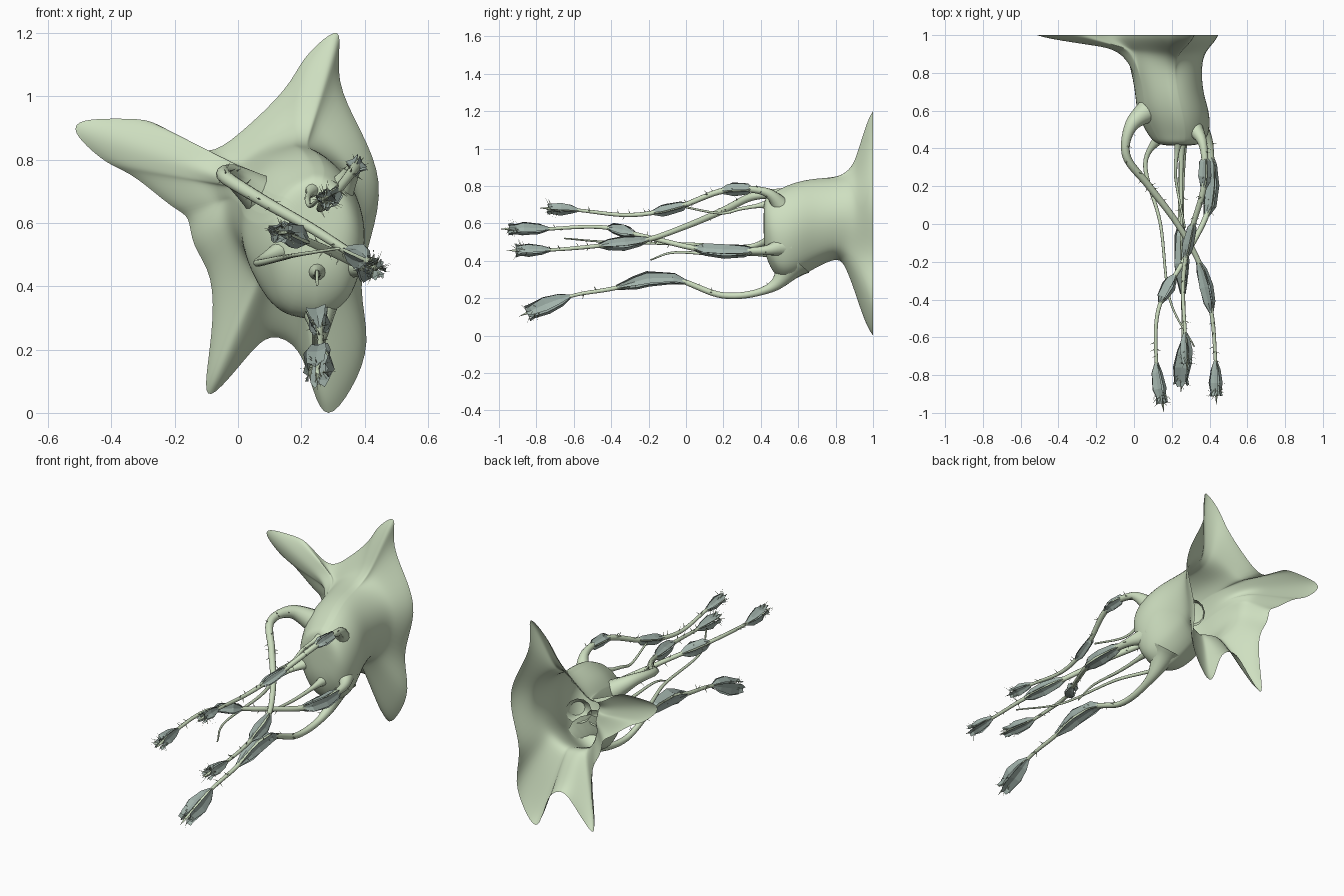
import bpy, bmesh, math, random
from mathutils import Vector

if "Cube" in bpy.data.objects:
    bpy.data.objects.remove(bpy.data.objects["Cube"])

random.seed(4)


def material(name, rgb):
    m = bpy.data.materials.new(name)
    m.diffuse_color = (*rgb, 1)
    m.use_nodes = True
    m.node_tree.nodes["Principled BSDF"].inputs["Base Color"].default_value = m.diffuse_color
    return m


GREEN = material("pale green", (0.62, 0.74, 0.53))
LEAF = material("grey green", (0.36, 0.45, 0.41))


def finish(bm, name, mat, smooth=True, recalc=True):
    if recalc:
        bmesh.ops.recalc_face_normals(bm, faces=bm.faces)
    me = bpy.data.meshes.new(name)
    bm.to_mesh(me)
    bm.free()
    me.materials.append(mat)
    ob = bpy.data.objects.new(name, me)
    bpy.context.collection.objects.link(ob)
    for p in me.polygons:
        p.use_smooth = smooth
    return ob


def bridge(bm, a, b, closed=True):
    n = len(a)
    for i in range(n if closed else n - 1):
        j = (i + 1) % n
        bm.faces.new((a[i], a[j], b[j], b[i]))


# Flared root: star outline on the back plane, drawn in to a rounded body
STAR = [(.33, 1.2), (.30, 1.21), (.2, 1.12), (.165, 1.03), (0, .875), (-.1, .805),
        (-.2, .875), (-.27, .928), (-.36, .93), (-.505, .93), (-.525, .89), (-.46, .825),
        (-.40, .78), (-.33, .755), (-.2, .64), (-.15, .625), (-.15, .53), (-.075, .44),
        (-.08, .25), (-.11, .07), (-.085, .04), (.03, .18), (.1, .26), (.2, .21),
        (.235, .07), (.28, -.035), (.36, .07), (.425, .22), (.375, .4), (.42, .55),
        (.465, .73), (.385, .9), (.305, 1.05)]
ANGLES = [math.atan2(z - .55, x - .19) for x, z in STAR]


# The side arm is shallow and the lower lobes are deep
def depth(x, z):
    if z > .6:
        return 1 - .3 * min(1, max(0, (.05 - x) / .3))
    return 1 + .3 * min(1, (.6 - z) / .45)


def oval(y, cx, rx, cz, rz):
    return [Vector((cx + rx * math.cos(a), y, cz + rz * math.sin(a))) for a in ANGLES]


bm = bmesh.new()
neck = oval(.82, .175, .195, .635, .212)
rings = []
for y, t in ((1, 0), (.978, .1), (.95, .32), (.92, .6), (.89, .84)):
    rings.append([Vector((x, 1 - (1 - y) * depth(x, z), z)).lerp(
        Vector((n.x, 1 - (1 - y) * depth(x, z), n.z)), t) for (x, z), n in zip(STAR, neck)])
rings += [neck, oval(.7, .19, .185, .605, .237), oval(.6, .21, .2, .565, .26),
          oval(.52, .23, .185, .54, .255), oval(.46, .24, .16, .55, .21),
          oval(.42, .24, .12, .59, .15), oval(.415, .24, .05, .6, .07)]
rings = [[bm.verts.new(p) for p in r] for r in rings]
for a, b in zip(rings, rings[1:]):
    bridge(bm, a, b)
bm.faces.new(rings[-1])
root = finish(bm, "flared_root", GREEN)
sub = root.modifiers.new("smooth", "SUBSURF")
sub.levels = sub.render_levels = 2


# Smooth path sampling
def sample(points, steps=9):
    p = [Vector(q) for q in points]
    p = [2 * p[0] - p[1]] + p + [2 * p[-1] - p[-2]]
    out = []
    for i in range(1, len(p) - 2):
        a, b, c, d = p[i - 1:i + 3]
        for k in range(steps):
            t = k / steps
            out.append(.5 * (2 * b + (c - a) * t + (2 * a - 5 * b + 4 * c - d) * t * t
                             + (3 * b - a - 3 * c + d) * t ** 3))
    return out + [p[-2]]


def frames(path):
    res = []
    for i, p in enumerate(path):
        d = (path[min(i + 1, len(path) - 1)] - path[max(i - 1, 0)]).normalized()
        u = res[-1][2] if res else Vector((.1, .1, 1))
        u = (u - d * u.dot(d)).normalized()
        res.append((p, d, u, d.cross(u)))
    return res


def around(f, a, r):
    return f[0] + (f[2] * math.cos(a) + f[3] * math.sin(a)) * r


def spike(bm, base, direction, length, width):
    d = direction.normalized()
    u = d.orthogonal().normalized()
    v = d.cross(u)
    ring = [bm.verts.new(base + (u * math.cos(k * 2.094) + v * math.sin(k * 2.094)) * width)
            for k in range(3)]
    top = bm.verts.new(base + d * length)
    for k in range(3):
        bm.faces.new((ring[k], ring[(k + 1) % 3], top))


def stem(name, points, base, end, flare, thorns=0):
    fr = frames(sample(points))
    n = len(fr) - 1

    def radius(i):
        t = i / n
        return base + (end - base) * t ** .6 + flare * max(0, 1 - t / .23) ** 2
    bm = bmesh.new()
    loops = [[bm.verts.new(around(f, k * math.tau / 12, radius(i))) for k in range(12)]
             for i, f in enumerate(fr)]
    for a, b in zip(loops, loops[1:]):
        bridge(bm, a, b)
    bm.faces.new(loops[-1])
    finish(bm, name, GREEN)
    # Thorns scattered along the stem
    if thorns:
        bm = bmesh.new()
        for _ in range(thorns):
            i = random.randint(int(n * .15), n - 8)
            a = random.uniform(0, math.tau)
            out = around(fr[i], a, 1) - fr[i][0]
            spike(bm, around(fr[i], a, radius(i) * .8), out + fr[i][1] * .4, .028, .0035)
        finish(bm, name + "_thorns", GREEN, False)
    return fr


# Sheath of four faceted leaves wrapped round a stretch of stem
def sheath(name, fr, y0, y1, size, bud=False):
    part = [f for f in fr if y1 <= f[0].y <= y0]
    if bud:
        profile = [(0, .25), (.25, .75), (.6, 1), (.85, .85), (1, .9)]
    else:
        profile = [(0, .3), (.2, .8), (.5, 1), (.75, .85), (1, .3)]
    bm = bmesh.new()
    for k in range(4):
        rows = []
        for t, r in profile:
            f = part[round(t * (len(part) - 1))]
            r *= size * random.uniform(.85, 1.1)
            a = k * math.pi / 2 + .5
            w = .68 if t < 1 else .35
            rows.append([bm.verts.new(around(f, a + s * w, r * q))
                         for s, q in ((-1, 1.1), (0, .7), (1, 1.1))])
        for p, q in zip(rows, rows[1:]):
            bridge(bm, p, q, False)
    finish(bm, name, LEAF, False, False)
    if bud:
        # Burst of fine spines at the end of the bud
        bm = bmesh.new()
        p, d, u, v = part[-1]
        for _ in range(22):
            a = random.uniform(0, math.tau)
            side = u * math.cos(a) + v * math.sin(a)
            back = random.uniform(0, .07)
            spike(bm, p - d * back + side * size * .4,
                  side + d * random.uniform(.1, 1.2), random.uniform(.03, .055), .0022)
        spike(bm, p, d, .05, .008)
        finish(bm, name + "_spines", GREEN, False)


# Large thorny vines with leaf sheaths and end buds
vine = stem("left_vine", [(.1, .62, .67), (-.015, .52, .75), (-.04, .36, .745),
                          (.08, .2, .67), (.23, 0, .585), (.35, -.22, .51),
                          (.41, -.47, .48), (.43, -.7, .46), (.435, -.91, .455)],
            .034, .007, .045, 22)
sheath("left_vine_leaves", vine, -.18, -.47, .036)
sheath("left_vine_bud", vine, -.7, -.92, .036, True)

vine = stem("upper_vine", [(.3, .53, .67), (.365, .42, .77), (.37, .2, .775),
                           (.3, -.05, .685), (.26, -.3, .645), (.27, -.57, .67),
                           (.28, -.74, .68)], .026, .007, .04, 22)
sheath("upper_vine_inner_leaves", vine, .37, .15, .032)
sheath("upper_vine_outer_leaves", vine, .02, -.2, .03)
sheath("upper_vine_bud", vine, -.56, -.75, .03, True)

vine = stem("middle_vine", [(.33, .53, .48), (.4, .4, .455), (.4, .1, .46),
                            (.27, -.18, .52), (.13, -.45, .58), (.12, -.76, .57),
                            (.15, -.95, .57)], .025, .007, .045, 22)
sheath("middle_vine_inner_leaves", vine, .4, .03, .04)
sheath("middle_vine_outer_leaves", vine, -.24, -.43, .035)
sheath("middle_vine_bud", vine, -.73, -.96, .035, True)

vine = stem("lower_vine", [(.25, .58, .4), (.26, .45, .255), (.25, .2, .215),
                           (.25, -.1, .31), (.26, -.4, .25), (.26, -.62, .21),
                           (.25, -.85, .12)], .028, .007, .075, 22)
sheath("lower_vine_leaves", vine, .02, -.39, .045)
sheath("lower_vine_bud", vine, -.6, -.86, .048, True)

# Thin bare tendrils
stem("long_tendril", [(.17, .5, .53), (.06, .32, .475), (.14, 0, .49), (.19, -.4, .5),
                      (.32, -.65, .52)], .018, .004, .035)
stem("short_tendril", [(.25, .5, .45), (.25, .2, .435), (.25, -.06, .445),
                       (.25, -.19, .405)], .016, .004, .03)
stem("upper_tendril", [(.24, .48, .71), (.22, .3, .68), (.23, .18, .655),
                       (.27, -.02, .69)], .014, .005, .03)
